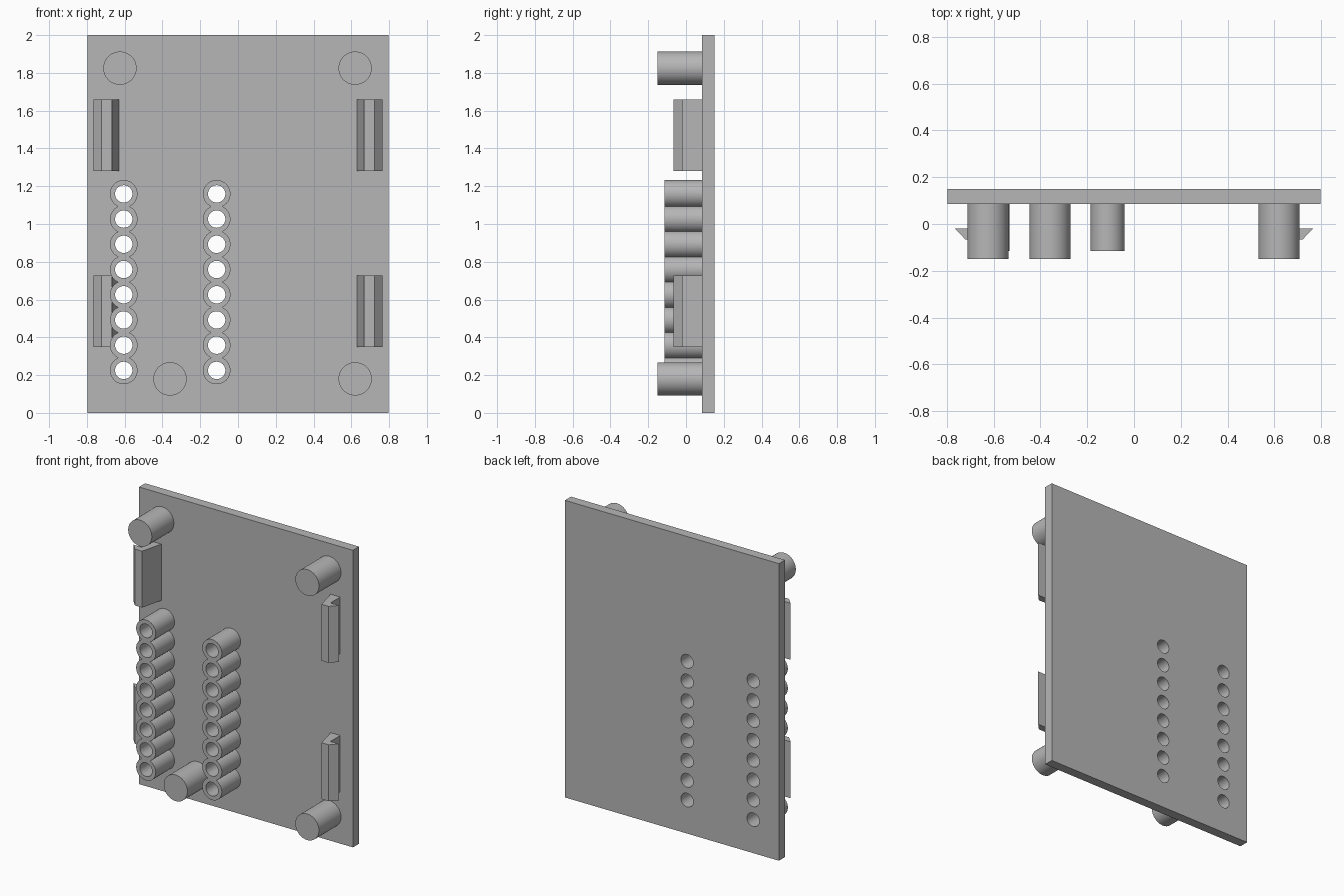
import bpy, bmesh, math

if "Cube" in bpy.data.objects:
    bpy.data.objects.remove(bpy.data.objects["Cube"])

PLATE_FRONT, PLATE_BACK = 0.085, 0.15
PITCH, TUBE_R, HOLE_R = 0.1335, 0.073, 0.046
HEIGHTS = [0.225 + i * PITCH for i in range(8)]
COLUMNS = (-0.605, -0.113)

grey = bpy.data.materials.new("grey plastic")
grey.diffuse_color = (0.47, 0.47, 0.47, 1)
grey.use_nodes = True
grey.node_tree.nodes["Principled BSDF"].inputs["Base Color"].default_value = grey.diffuse_color


def prisms(name, outlines, start, end, axis):
    """Extrude outlines: (x, z) along y, or (x, y) along z."""
    place = (lambda u, v, w: (u, w, v)) if axis == "y" else (lambda u, v, w: (u, v, w))
    bm = bmesh.new()
    for pts in outlines:
        a = [bm.verts.new(place(u, v, start)) for u, v in pts]
        b = [bm.verts.new(place(u, v, end)) for u, v in pts]
        bm.faces.new(a)
        bm.faces.new(b[::-1])
        for i in range(len(pts)):
            j = (i + 1) % len(pts)
            bm.faces.new((a[i], b[i], b[j], a[j]))
    bmesh.ops.recalc_face_normals(bm, faces=bm.faces)
    mesh = bpy.data.meshes.new(name)
    bm.to_mesh(mesh)
    bm.free()
    mesh.materials.append(grey)
    obj = bpy.data.objects.new(name, mesh)
    bpy.context.collection.objects.link(obj)
    return obj


def arc(cx, cz, r, a0, a1, n):
    return [(cx + r * math.cos(a0 + (a1 - a0) * i / n),
             cz + r * math.sin(a0 + (a1 - a0) * i / n)) for i in range(n)]


def circle(cx, cz, r, n=64):
    return arc(cx, cz, r, 0, math.tau, n)


def select_only(obj):
    bpy.ops.object.select_all(action="DESELECT")
    obj.select_set(True)
    bpy.context.view_layer.objects.active = obj


def cut(obj, cutter):
    select_only(obj)
    mod = obj.modifiers.new("holes", "BOOLEAN")
    mod.operation = "DIFFERENCE"
    mod.solver = "EXACT"
    mod.object = cutter
    bpy.ops.object.modifier_apply(modifier=mod.name)


def smooth(obj):
    select_only(obj)
    bpy.ops.object.shade_smooth_by_angle(angle=math.radians(30))


# Cutter for all the through holes
holes = prisms("hole_cutter", [circle(x, z, HOLE_R, 40) for x in COLUMNS for z in HEIGHTS],
               -0.3, 0.3, "y")
holes.hide_render = True
holes.hide_set(True)

# Back plate
plate = prisms("back_plate", [[(-0.797, 0), (0.797, 0), (0.797, 2), (-0.797, 2)]],
               PLATE_FRONT, PLATE_BACK, "y")
cut(plate, holes)
smooth(plate)

# Two rows of merged tubes with scalloped outlines
join = math.asin(PITCH / 2 / TUBE_R)
for k, x in enumerate(COLUMNS):
    outline = []
    for i, z in enumerate(HEIGHTS):
        a0 = -math.pi / 2 if i == 0 else -join
        a1 = math.pi / 2 if i == 7 else join
        outline += arc(x, z, TUBE_R, a0, a1, 24)
    for i, z in reversed(list(enumerate(HEIGHTS))):
        a0 = math.pi / 2 if i == 7 else math.pi - join
        a1 = 3 * math.pi / 2 if i == 0 else math.pi + join
        outline += arc(x, z, TUBE_R, a0, a1, 24)
    row = prisms(f"tube_row_{k + 1}", [outline], -0.115, PLATE_FRONT, "y")
    cut(row, holes)
    smooth(row)

# Round standoff posts
for k, (x, z) in enumerate([(-0.625, 1.825), (0.62, 1.825), (0.62, 0.18), (-0.36, 0.18)]):
    smooth(prisms(f"standoff_{k + 1}", [circle(x, z, 0.088)], -0.15, PLATE_FRONT, "y"))

# Snap clips with outward hooks and sloped inner faces
clip = [(0.631, PLATE_FRONT), (0.668, -0.066), (0.7215, -0.066),
        (0.766, -0.019), (0.702, -0.019), (0.702, PLATE_FRONT)]
for side, label in ((-1, "left"), (1, "right")):
    for z, level in ((0.348, "lower"), (1.28, "upper")):
        obj = prisms(f"{level}_{label}_clip", [[(side * x, y) for x, y in clip]],
                     z, z + 0.38, "z")
        if side < 0 and level == "lower":
            cut(obj, holes)
